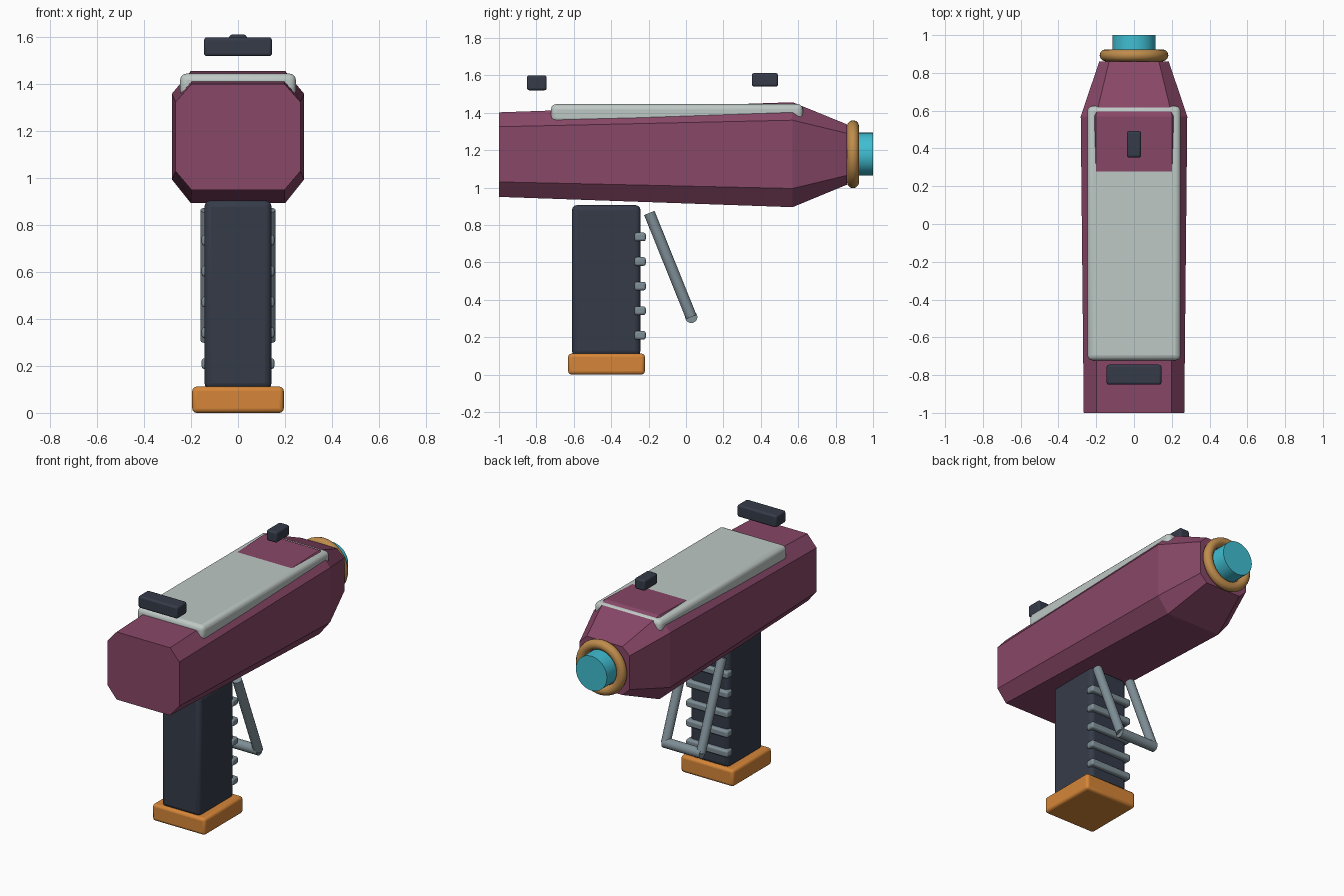
import bpy, bmesh, math
from mathutils import Vector

if "Cube" in bpy.data.objects:
    bpy.data.objects.remove(bpy.data.objects["Cube"])


def material(name, r, g, b):
    """Flat colour given as 0-255 display values."""
    def lin(c):
        c /= 255
        return c / 12.92 if c <= 0.04045 else ((c + 0.055) / 1.055) ** 2.4
    m = bpy.data.materials.new(name)
    m.diffuse_color = (lin(r), lin(g), lin(b), 1)
    m.use_nodes = True
    m.node_tree.nodes["Principled BSDF"].inputs["Base Color"].default_value = m.diffuse_color
    return m


plum = material("plum", 136, 71, 103)
pale = material("pale grey", 190, 200, 196)
dark = material("dark slate", 53, 59, 73)
orange = material("orange", 214, 134, 56)
gold = material("dull gold", 190, 140, 76)
cyan = material("cyan", 64, 190, 210)
steel = material("steel grey", 126, 142, 150)


def finish(name, mat, smooth=True):
    ob = bpy.context.object
    ob.name = ob.data.name = name
    ob.data.materials.append(mat)
    if smooth:
        bpy.ops.object.shade_smooth_by_angle(angle=math.radians(40))
    return ob


def block(name, mat, x, y, z, bevel):
    """Rounded box from (min, max) ranges."""
    spans = (x, y, z)
    bpy.ops.mesh.primitive_cube_add(size=1, location=[(a + b) / 2 for a, b in spans])
    ob = bpy.context.object
    ob.scale = [b - a for a, b in spans]
    bpy.ops.object.transform_apply(location=False, rotation=False, scale=True)
    mod = ob.modifiers.new("rounded edges", 'BEVEL')
    mod.width, mod.segments = bevel, 3
    return finish(name, mat)


def rod(name, mat, a, b, radius, sides=24):
    """Cylinder between two points."""
    a, b = Vector(a), Vector(b)
    d = b - a
    bpy.ops.mesh.primitive_cylinder_add(
        vertices=sides, radius=radius, depth=d.length, location=(a + b) / 2,
        rotation=d.to_track_quat('Z', 'Y').to_euler())
    return finish(name, mat)


# Body: chamfered octagonal sections lofted along y
# y, half width, flat half width, bottom, side bottom, side top, top
sections = [(-1.0, 0.266, 0.198, 0.95, 1.03, 1.325, 1.402),
            (0.57, 0.282, 0.202, 0.895, 0.995, 1.36, 1.456),
            (0.86, 0.184, 0.132, 1.015, 1.065, 1.29, 1.338)]
bm = bmesh.new()
rings = []
for y, w, f, z0, z1, z2, z3 in sections:
    half = [(f, z0), (w, z1), (w, z2), (f, z3)]
    outline = half + [(-x, z) for x, z in reversed(half)]
    rings.append([bm.verts.new((x, y, z)) for x, z in outline])
for a, b in zip(rings, rings[1:]):
    for i in range(8):
        j = (i + 1) % 8
        bm.faces.new((a[i], a[j], b[j], b[i]))
bm.faces.new(rings[0])
bm.faces.new(rings[-1])
bmesh.ops.recalc_face_normals(bm, faces=bm.faces)
mesh = bpy.data.meshes.new("body")
bm.to_mesh(mesh)
bm.free()
mesh.materials.append(plum)
bpy.context.collection.objects.link(bpy.data.objects.new("body", mesh))

# Top cover plate, partly sunk in the rising body
block("top_cover", pale, (-0.247, 0.247), (-0.722, 0.625), (1.345, 1.446), 0.028)

# Sights
block("rear_sight", dark, (-0.145, 0.145), (-0.85, -0.745), (1.52, 1.60), 0.012)
block("front_sight", dark, (-0.038, 0.038), (0.352, 0.492), (1.54, 1.612), 0.012)

# Muzzle tube and ring
rod("muzzle_tube", cyan, (0, 0.82, 1.178), (0, 1.0, 1.178), 0.115, 32)
bpy.ops.mesh.primitive_torus_add(
    location=(0, 0.893, 1.178), rotation=(math.pi / 2, 0, 0),
    major_radius=0.15, minor_radius=0.032, major_segments=40, minor_segments=12)
finish("muzzle_ring", gold)

# Grip, base and finger ribs
block("grip", dark, (-0.143, 0.143), (-0.61, -0.243), (0.10, 0.906), 0.028)
block("grip_base", orange, (-0.195, 0.195), (-0.63, -0.22), (0.0, 0.112), 0.018)
for i in range(5):
    z = 0.21 + 0.1315 * i
    block(f"finger_rib_{i + 1}", steel, (-0.155, 0.155), (-0.275, -0.215),
          (z - 0.023, z + 0.023), 0.012)

# Trigger guard: two slanted rods and a cross bar
for side, s in (("left", -1), ("right", 1)):
    rod(f"guard_rod_{side}", steel, (s * 0.13, -0.196, 0.864), (s * 0.13, 0.028, 0.308), 0.03, 16)
rod("guard_cross_bar", steel, (-0.14, 0.028, 0.308), (0.14, 0.028, 0.308), 0.033, 16)
